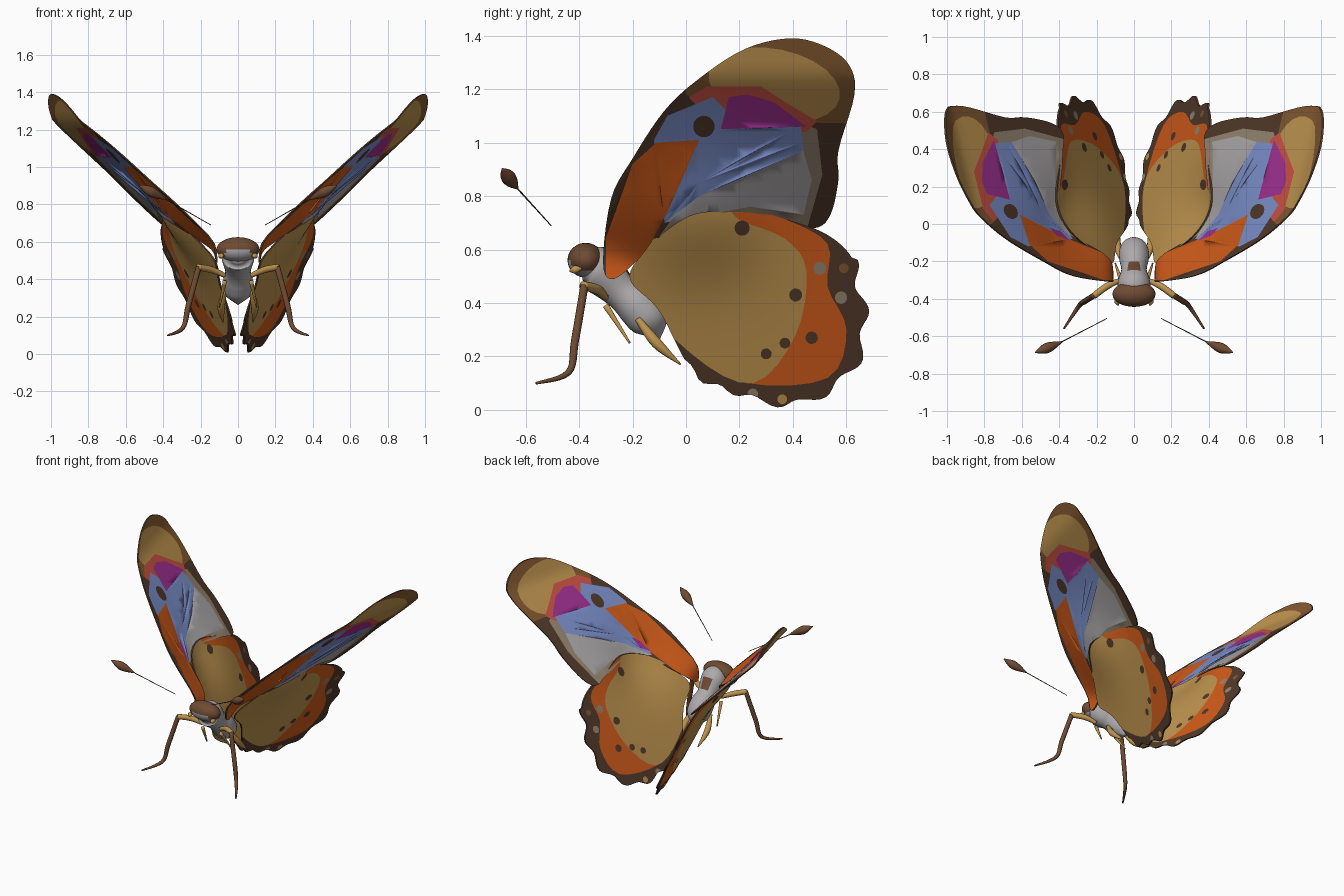
import bpy, bmesh, math
from mathutils import Vector
from mathutils.geometry import delaunay_2d_cdt

if "Cube" in bpy.data.objects:
    bpy.data.objects.remove(bpy.data.objects["Cube"])

# ---- materials (sRGB bytes turned into linear values) ----
COLOURS = {"dark_brown": (82, 60, 46), "mid_brown": (130, 89, 52), "tan": (190, 147, 80),
           "orange": (208, 92, 32), "blue": (124, 144, 204), "magenta": (160, 52, 146),
           "coral": (202, 84, 70), "pale_grey": (172, 168, 170), "taupe": (148, 132, 112),
           "umber": (110, 76, 54)}
NAMES = list(COLOURS)
MATS = []
for n, c in COLOURS.items():
    m = bpy.data.materials.new(n)
    m.diffuse_color = (*[(v / 255) ** 2.2 for v in c], 1)
    m.use_nodes = True
    m.node_tree.nodes["Principled BSDF"].inputs["Base Color"].default_value = m.diffuse_color
    MATS.append(m)

def finish(name, bm, mirror=True):
    me = bpy.data.meshes.new(name)
    bm.to_mesh(me)
    bm.free()
    for m in MATS:
        me.materials.append(m)
    ob = bpy.data.objects.new(name, me)
    bpy.context.collection.objects.link(ob)
    if mirror:
        ob.modifiers.new("mirror", 'MIRROR').use_mirror_merge = False
    return ob

def spline(pts, n, closed):
    """Catmull-Rom curve through points of any dimension."""
    k, out = len(pts), []
    get = (lambda i: pts[i % k]) if closed else (lambda i: pts[max(0, min(k - 1, i))])
    for i in range(k if closed else k - 1):
        a, b, c, d = get(i - 1), get(i), get(i + 1), get(i + 2)
        for s in range(n):
            t = s / n
            out.append([q + t / 2 * (r - p + t * (2 * p - 5 * q + 4 * r - u + t * (3 * q - p - 3 * r + u)))
                        for p, q, r, u in zip(a, b, c, d)])
    return out if closed else out + [list(pts[-1])]

def inside(p, poly):
    hit, (x, y), b = False, p, poly[-1]
    for a in poly:
        if (a[1] > y) != (b[1] > y) and x < (b[0] - a[0]) * (y - a[1]) / (b[1] - a[1]) + a[0]:
            hit = not hit
        b = a
    return hit

def oval(y, z, r, rz=None, tilt=0):
    rz, cs, sn, out = rz or r, math.cos(tilt), math.sin(tilt), []
    for i in range(24):
        u, v = r * math.cos(i * math.pi / 12), rz * math.sin(i * math.pi / 12)
        out.append((y + u * cs - v * sn, z + u * sn + v * cs))
    return out

# ---- wings: side outline and painted patches in hundredths of (y, z), x from a bent plane ----
def wing(name, rim, patches, rounding, bend):
    rim = [(a / 100, b / 100) for a, b in rim]
    paint = [(NAMES.index(c.split()[0]), "inner" in c,
              [(a / 100, b / 100) for a, b in spline(p, rounding, True)]) for c, p in patches]
    verts, edges = [], []
    for poly in [rim] + [p[2] for p in paint]:
        s, n = len(verts), len(poly)
        verts += [Vector(p) for p in poly]
        edges += [(s + i, s + (i + 1) % n) for i in range(n)]
    verts += [Vector((0.035 * i - 0.335, 0.035 * j + 0.005)) for i in range(31) for j in range(41)]
    v2, _, tris = delaunay_2d_cdt(verts, edges, [], 0, 1e-5)[:3]

    base = [bend(p[0], p[1]) for p in v2]
    bm = bmesh.new()
    outer, inner = [[bm.verts.new((x + o, p[0], p[1])) for x, p in zip(base, v2)] for o in (0.005, -0.005)]
    pair = dict(zip(outer, inner))
    for t in tris:
        c = sum((v2[i] for i in t), Vector((0, 0))) / 3
        if not inside(c, rim):
            continue
        out_col = in_col = 0
        for k, inner_only, poly in paint:
            if inside(c, poly):
                in_col = k
                out_col = out_col if inner_only else k
        for side, col, order in ((outer, out_col, t), (inner, in_col, t[::-1])):
            f = bm.faces.new([side[i] for i in order])
            f.material_index, f.smooth = col, True
    # close the rim between the two sheets
    for e in [e for e in bm.edges if e.is_boundary]:
        e.smooth = False
        loop = e.link_loops[0]
        a, b = loop.vert, loop.link_loop_next.vert
        if a in pair:
            bm.faces.new((b, a, pair[a], pair[b]))
    bmesh.ops.delete(bm, geom=[v for v in bm.verts if not v.link_faces], context='VERTS')
    return finish(name, bm)

def fore_x(y, z):
    x = z + .25 * y - .42 - .55 * max(0, z - 1.25) + .08 * math.exp(-(y * y + (z - .7) ** 2) / .05)
    return .11 + .5 * (x - .11 + math.sqrt((x - .11) ** 2 + .002))  # levels out at the wing root

fore_rim = [(-27, 49), (-31, 55), (-28, 79), (-20, 94), (-8, 112), (5, 124), (22, 135), (39, 139), (52, 136),
            (61, 129), (63, 118), (57, 97), (57, 86), (54, 73), (48, 68), (35, 71), (8, 74), (-6, 68), (-16, 58)]
wing("forewings", spline(fore_rim, 5, True), [
    ("mid_brown", [(0, 118), (0, 150), (70, 150), (70, 107), (20, 108)]),
    ("taupe", [(44, 107), (49, 105), (51, 88), (45, 67), (-10, 65), (5, 85)]),
    ("pale_grey", [(43, 100), (47, 86), (44, 73), (24, 76), (-8, 70), (5, 85)]),
    ("tan", oval(33, 121.5, 25, 13.5, -0.2)),
    ("coral", [(1, 117), (8, 121), (28, 121), (39, 114), (49, 108), (45, 104), (13, 104)]),
    ("blue", [(-12, 101), (-7, 110), (10, 117), (16, 111), (13, 105), (43, 106), (44, 97), (5, 80), (-8, 70)]),
    ("magenta", [(13, 105), (16, 117), (23, 118), (33, 115), (45, 106)]),
    ("orange", [(-30, 49), (-30, 64), (-20, 92), (-11, 100), (5, 101), (-7, 74), (-20, 50)]),
    ("magenta inner", [(-9, 72), (-6, 79), (-2, 82), (-4, 75)]),
    ("dark_brown", oval(6.7, 106, 4))], 1, fore_x)

hind_rim = [(-21, 49), (-15, 60), (-6, 70), (8, 75), (20, 75.7), (35, 72), (52, 66), (62, 57), (65, 45),
            (67, 34), (64, 18), (53, 7), (38, 2), (20, 6), (3, 14), (-10, 37)]
scalloped = []
for y, z in spline(hind_rim, 8, True):
    a = math.degrees(math.atan2(z - 40, y - 20))
    k = 1 + (.035 * math.cos(math.radians((a + 3) * 16)) if -130 < a < 22 else 0)
    scalloped.append((20 + (y - 20) * k, 40 + (z - 40) * k))
wing("hindwings", scalloped, [
    ("orange", [(-22, 49), (-8, 69), (20, 77), (38, 71), (53, 62), (53, 46), (60, 30), (53, 12), (23, 10), (2, 22)]),
    ("tan", [(-22, 49), (-7, 71), (13, 77), (20, 71), (37, 64), (45, 52), (41, 28), (25, 10), (2, 21)]),
    ("dark_brown", oval(21, 68, 2.8)), ("dark_brown", oval(41, 43, 2.4)), ("dark_brown", oval(47, 27, 2.3)),
    ("dark_brown", oval(37, 25, 2)), ("dark_brown", oval(30, 21, 2)),
    ("taupe", oval(50, 53, 2.4)), ("taupe", oval(58, 42, 2.3)), ("taupe", oval(25, 6, 2)),
    ("mid_brown", oval(59, 53, 1.8)), ("tan", oval(36, 4, 1.8))], 4,
    lambda y, z: .297 * y + .458 * z - .049 + .09 * math.exp(-((y - .05) ** 2 + (z - .74) ** 2) / .05))

# ---- round limbs and body: path points (x, y, z, radius) ----
def tube(name, pts, col, sides=12, mirror=True):
    rows = spline(pts, 6, False)
    pos = [Vector(r[:3]) for r in rows]
    bm, rings = bmesh.new(), []
    for i, r in enumerate(rows):
        d = pos[min(i + 1, len(pos) - 1)] - pos[max(i - 1, 0)]
        q = d.to_track_quat('Z', 'X' if mirror else 'Y')
        rings.append([bm.verts.new(pos[i] + q @ Vector((math.cos(a), math.sin(a), 0)) * max(r[3], 0.001))
                      for a in (2 * math.pi * j / sides for j in range(sides))])
    for a, b in zip(rings, rings[1:]):
        for j in range(sides):
            bm.faces.new((a[j], a[(j + 1) % sides], b[(j + 1) % sides], b[j]))
    bm.faces.new(rings[0][::-1])
    bm.faces.new(rings[-1])
    for f in bm.faces:
        c = f.calc_center_median()
        patch = not mirror and abs(c.x) < .03 and -.25 < c.y < -.2 and c.z > .45  # mark on the back
        f.smooth, f.material_index = True, NAMES.index("umber" if patch else col)
    return finish(name, bm, mirror)

tube("body", [(0, -.385, .535, .05), (0, -.33, .525, .088), (0, -.245, .445, .068), (0, -.18, .39, .08),
              (0, -.13, .325, .07), (0, -.10, .265, .004)], "pale_grey", 28, False)

# head: brown cap and eyes, grey face
bm = bmesh.new()
bmesh.ops.create_uvsphere(bm, u_segments=32, v_segments=20, radius=1)
for v in bm.verts:
    v.co = (v.co.x * .115, v.co.y * .068 - .375, v.co.z * .065 + .56)
for f in bm.faces:
    c = f.calc_center_median()
    f.smooth = True
    f.material_index = NAMES.index("umber" if c.z > .565 or abs(c.x) > .07 and c.z > .52 else "pale_grey")
finish("head", bm, False)
tube("cheeks", [(.085, -.435, .52, .004), (.09, -.415, .525, .015), (.095, -.39, .53, .004)], "tan")

# legs
tube("front_thighs", [(.07, -.30, .42, .012), (.14, -.33, .45, .018), (.215, -.385, .465, .017)], "tan")
tube("front_shins", [(.21, -.38, .465, .015), (.265, -.415, .26, .015), (.295, -.44, .14, .012),
                     (.375, -.56, .1, .005)], "umber")
tube("middle_legs", [(.07, -.30, .39, .012), (.10, -.21, .25, .004)], "tan")
tube("rear_legs", [(.07, -.18, .34, .012), (.09, -.11, .25, .02), (.08, -.02, .17, .003)], "tan")

# antennae with clubs
tube("antennae", [(.145, -.505, .69, .002), (.39, -.632, .83, .003)], "dark_brown", 8)
tube("antenna_clubs", [(.385, -.63, .828, .004), (.465, -.663, .868, .028), (.528, -.687, .902, .003)], "umber", 16)
